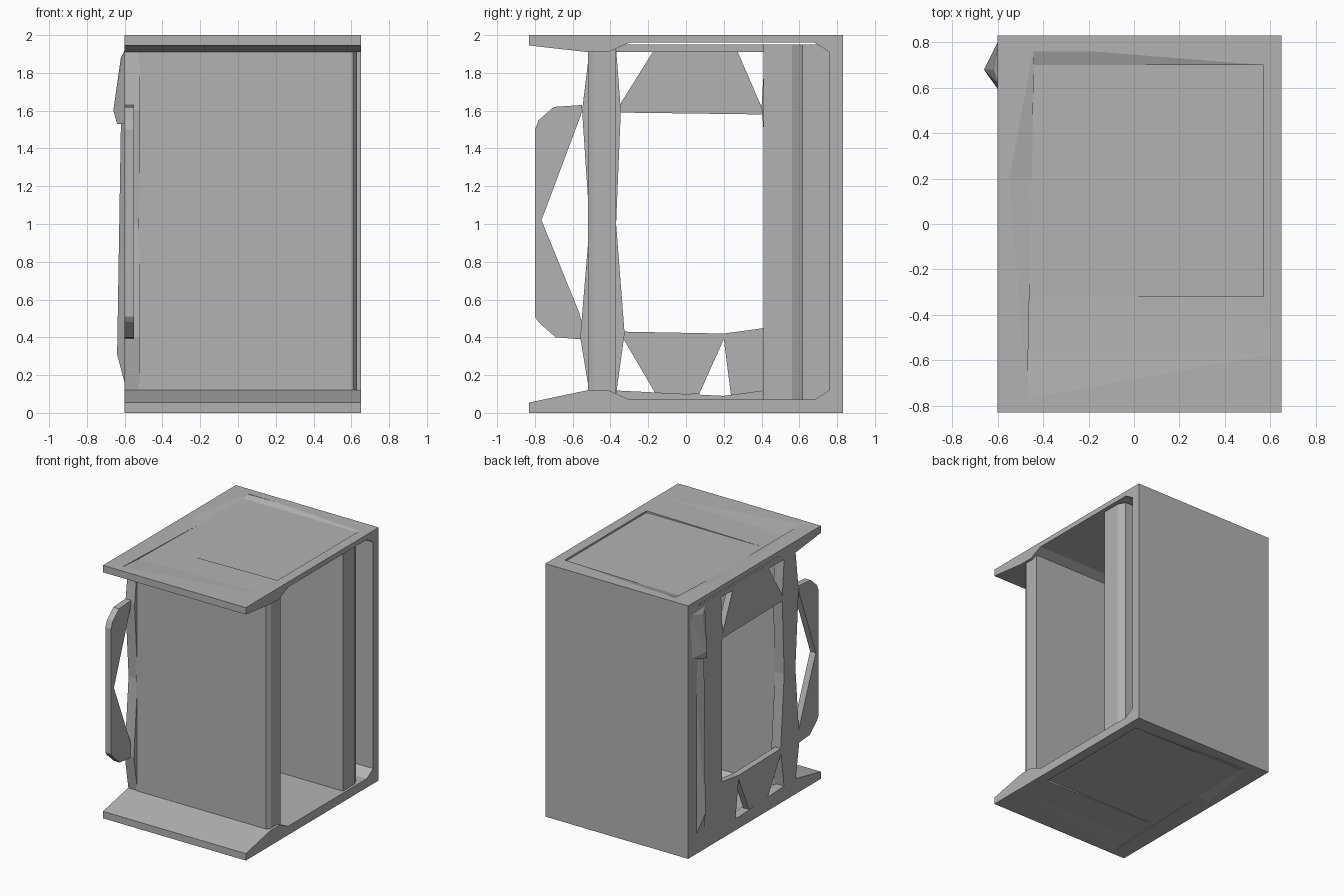
import bpy
import bmesh
from mathutils import Vector

default = bpy.data.objects.get("Cube")
if default:
    bpy.data.objects.remove(default, do_unlink=True)

grey = bpy.data.materials.new("plain grey")
grey.use_nodes = True
grey.diffuse_color = (0.45, 0.45, 0.45, 1)
grey.node_tree.nodes["Principled BSDF"].inputs["Base Color"].default_value = (0.45, 0.45, 0.45, 1)

LEFT, RIGHT, BACK, TOP = -0.6, 0.65, 0.83, 2.0


def finish(name, bm):
    bmesh.ops.recalc_face_normals(bm, faces=bm.faces)
    mesh = bpy.data.meshes.new(name)
    bm.to_mesh(mesh)
    bm.free()
    mesh.materials.append(grey)
    obj = bpy.data.objects.new(name, mesh)
    bpy.context.collection.objects.link(obj)
    return obj


def extrude_x(bm, outline, x0, x1):
    """Sweep a side outline of (y, z) points from x0 to x1."""
    face = bm.faces.new([bm.verts.new((x0, y, z)) for y, z in outline])
    moved = bmesh.ops.extrude_face_region(bm, geom=[face])["geom"]
    verts = [v for v in moved if isinstance(v, bmesh.types.BMVert)]
    bmesh.ops.translate(bm, verts=verts, vec=(x1 - x0, 0, 0))


def side_plate(name, outline, x0, x1):
    bm = bmesh.new()
    extrude_x(bm, outline, x0, x1)
    return finish(name, bm)


def extrude_z(name, outline, z0, z1):
    """Sweep a plan outline of (x, y) points from z0 to z1."""
    bm = bmesh.new()
    face = bm.faces.new([bm.verts.new((x, y, z0)) for x, y in outline])
    moved = bmesh.ops.extrude_face_region(bm, geom=[face])["geom"]
    verts = [v for v in moved if isinstance(v, bmesh.types.BMVert)]
    bmesh.ops.translate(bm, verts=verts, vec=(0, 0, z1 - z0))
    return finish(name, bm)


def hull(name, points):
    bm = bmesh.new()
    for p in points:
        bm.verts.new(p)
    bmesh.ops.convex_hull(bm, input=bm.verts)
    return finish(name, bm)


def end_slab(name, lip, flip):
    """Thick end cover with a shallow skewed recess in its outer face."""
    bm = bmesh.new()
    rise = lip - 0.05
    extrude_x(bm, [(-BACK, 0), (BACK, 0), (BACK, lip), (0.76, lip), (0.68, rise),
                   (0.42, rise), (-0.3, rise), (-0.41, lip), (-0.52, lip), (-BACK, 0.055)],
              LEFT, RIGHT)
    outer = next(f for f in bm.faces if all(abs(v.co.z) < 1e-5 for v in f.verts))
    rim_edges = list(outer.edges)
    bmesh.ops.delete(bm, geom=[outer], context='FACES_ONLY')
    # a-e: flat panel corners, g: deep front corner, m/h/p/q: rim of the recess
    d = 0.014
    plan = {"a": (-0.44, 0.7, d), "b": (-0.45, 0.2, d), "c": (-0.47, -0.32, d),
            "d": (0.57, -0.32, d), "e": (0.57, 0.7, d), "g": (-0.47, -0.57, d),
            "m": (-0.44, 0.78, 0), "n": (-0.55, 0.2, 0), "o": (-0.47, -0.77, 0),
            "h": (0.62, -0.57, 0), "p": (0.57, -0.32, 0), "q": (0.57, 0.7, 0)}
    v = {k: bm.verts.new(co) for k, co in plan.items()}
    for loop in ("abcde", "cghp", "cpd", "dpqe", "aeqm", "mnba", "nob", "bog", "bgc", "goh"):
        bm.faces.new([v[k] for k in loop])
    ring = "mnohpq"
    rim_edges += [bm.edges.get((v[s], v[t])) for s, t in zip(ring, ring[1:] + ring[0])]
    bmesh.ops.triangle_fill(bm, edges=rim_edges, use_beauty=True)
    if flip:
        for vert in bm.verts:
            vert.co.z = TOP - vert.co.z
    return finish(name, bm)


# Shell
end_slab("bottom_slab", 0.12, False)
end_slab("top_slab", 0.09, True)
extrude_z("back_panel", [(LEFT, 0.76), (RIGHT, 0.76), (RIGHT, BACK), (LEFT, BACK)], 0, TOP)

# Upright inner panels with chamfered edges
extrude_z("front_panel", [(-0.53, -0.52), (0.61, -0.52), (0.63, -0.49), (0.63, -0.37),
                          (-0.53, -0.37)], 0.1, 1.93)
extrude_z("inner_back_panel", [(-0.53, 0.41), (0.63, 0.41), (0.63, 0.56), (0.6, 0.62),
                               (-0.53, 0.62)], 0.06, 1.95)

# Open side: flared column, rear wall and braces
side_plate("waisted_column", [(-0.51, 1.0), (-0.56, 0.4), (-0.51, 0.1), (-0.37, 0.1),
                              (-0.325, 0.42), (-0.37, 1.0), (-0.345, 1.6), (-0.37, 1.93),
                              (-0.51, 1.93), (-0.55, 1.6)], LEFT, -0.52)
side_plate("rear_side_wall", [(0.41, 0.06), (0.8, 0.06), (0.8, 1.95), (0.42, 1.95),
                              (0.4, 1.62), (0.41, 1.5)], LEFT, -0.52)
side_plate("upper_brace", [(-0.35, 1.59), (0.4, 1.58), (0.4, 1.62), (0.27, 1.92),
                           (-0.17, 1.92), (-0.345, 1.64)], LEFT, -0.55)
side_plate("lower_brace", [(-0.33, 0.43), (0.2, 0.42), (0.2, 0.39), (0.07, 0.1),
                           (-0.16, 0.1), (-0.33, 0.39)], LEFT, -0.55)
side_plate("lower_rear_brace", [(0.2, 0.42), (0.42, 0.45), (0.42, 0.06), (0.24, 0.08),
                                (0.2, 0.39)], LEFT, -0.55)
for name, z0, z1 in (("bottom_sill", 0.05, 0.12), ("top_sill", 1.91, 1.95)):
    side_plate(name, [(-0.4, z0), (0.42, z0), (0.42, z1), (0.2, z1 - 0.03 if z1 < 1 else z1),
                      (-0.4, z1)], LEFT, -0.53)

# Bulging hinge post on the rear side wall
hull("upper_hinge_bulge", [(-0.59, 0.82, 1.92), (-0.6, 0.62, 1.92), (-0.62, 0.68, 1.88),
                           (-0.66, 0.68, 1.6), (-0.64, 0.65, 1.53), (-0.59, 0.58, 1.53),
                           (-0.59, 0.8, 1.56)])
hull("lower_hinge_bulge", [(-0.59, 0.62, 1.53), (-0.62, 0.66, 1.53), (-0.59, 0.74, 1.53),
                           (-0.64, 0.67, 0.31), (-0.59, 0.62, 0.12), (-0.59, 0.74, 0.12)])

# Angular handle ahead of the column
side_plate("handle", [(-0.55, 1.63), (-0.7, 1.62), (-0.78, 1.55), (-0.8, 1.5), (-0.8, 0.51),
                      (-0.78, 0.48), (-0.69, 0.4), (-0.56, 0.39), (-0.55, 0.47),
                      (-0.565, 0.53), (-0.765, 1.02), (-0.555, 1.58)], LEFT, -0.55)
